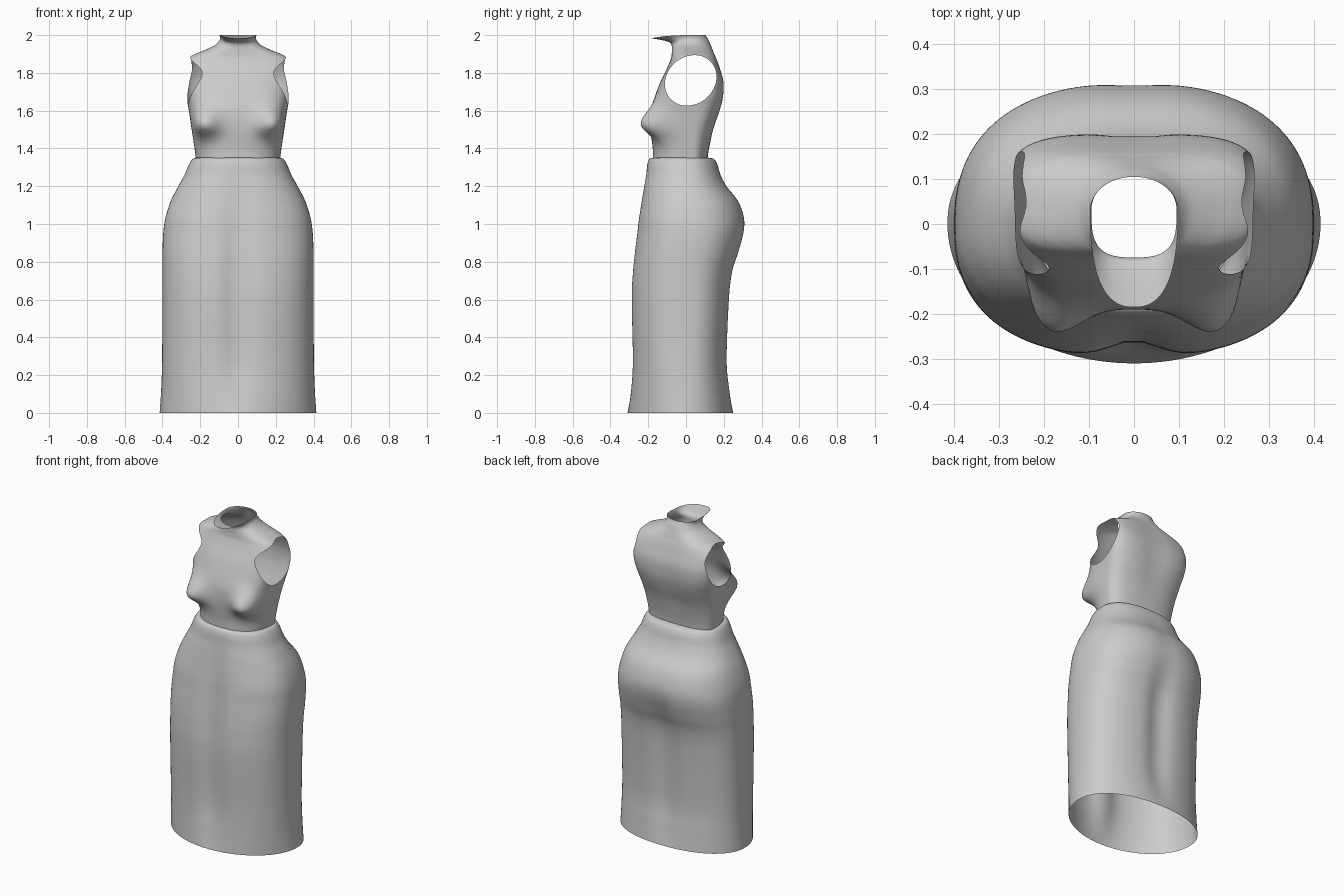
import bpy, bmesh, math

if "Cube" in bpy.data.objects:
    bpy.data.objects.remove(bpy.data.objects["Cube"])

fabric = bpy.data.materials.new("grey_fabric")
fabric.diffuse_color = (0.6, 0.6, 0.6, 1)
fabric.use_nodes = True
fabric.node_tree.nodes["Principled BSDF"].inputs["Base Color"].default_value = fabric.diffuse_color
SEGMENTS = 112


def spline(rows, steps):
    """Smoothly resample a list of section rows."""
    out = []
    for i in range(len(rows) - 1):
        p0, p1 = rows[max(i - 1, 0)], rows[i]
        p2, p3 = rows[i + 1], rows[min(i + 2, len(rows) - 1)]
        for k in range(steps):
            t = k / steps
            out.append([0.5 * (2 * b + (c - a) * t + (2 * a - 5 * b + 4 * c - d) * t * t
                               + (3 * b - a - 3 * c + d) * t ** 3)
                        for a, b, c, d in zip(p0, p1, p2, p3)])
    return out + [list(rows[-1])]


def power(v, n):
    return math.copysign(abs(v) ** (2 / n), v)


def loft(rows, steps, middle, shape):
    """Open tube through rows of (z, half width, front y, back y, front n, back n, extras)."""
    bm = bmesh.new()
    rings = []
    for z, w, yf, yb, nf, nb, *extra in spline(rows, steps):
        ring = []
        for k in range(SEGMENTS):
            a = 2 * math.pi * (k + 0.5) / SEGMENTS
            s = math.sin(a)
            n = nb if s > 0 else nf
            reach = (yb - middle) if s > 0 else (middle - yf)
            co = (w * power(math.cos(a), n), middle + reach * power(s, n), z)
            ring.append(bm.verts.new(shape(*co, s, extra)))
        rings.append(ring)
    for lo, hi in zip(rings, rings[1:]):
        for k in range(SEGMENTS):
            j = (k + 1) % SEGMENTS
            bm.faces.new((lo[k], lo[j], hi[j], hi[k]))
    return bm


def finish(bm, name):
    mesh = bpy.data.meshes.new(name)
    bm.to_mesh(mesh)
    bm.free()
    mesh.materials.append(fabric)
    mesh.shade_smooth()
    bpy.context.collection.objects.link(bpy.data.objects.new(name, mesh))


# Skirt: extras are the depths of the front and back centre folds
skirt_rows = [
    (0.00, .415, -.310, .250, 2.0, 2.2, .000, .000),
    (0.12, .407, -.298, .235, 2.2, 2.3, .012, .010),
    (0.28, .402, -.290, .222, 2.4, 2.4, .028, .022),
    (0.60, .400, -.296, .234, 2.5, 2.5, .035, .028),
    (0.75, .400, -.289, .252, 2.5, 2.5, .035, .026),
    (0.85, .400, -.278, .283, 2.5, 2.5, .030, .018),
    (0.95, .396, -.266, .308, 2.4, 2.5, .025, .008),
    (1.03, .385, -.256, .311, 2.4, 2.4, .020, .005),
    (1.12, .357, -.242, .280, 2.3, 2.4, .015, .004),
    (1.20, .316, -.228, .218, 2.3, 2.3, .010, .004),
    (1.26, .283, -.216, .186, 2.3, 2.3, .006, .003),
    (1.315, .260, -.208, .168, 2.3, 2.3, .003, .002),
    (1.345, .240, -.195, .147, 2.3, 2.3, .002, .001),
    (1.352, .214, -.165, .110, 2.3, 2.3, .000, .000)]


def skirt_shape(x, y, z, s, extra):
    fold = math.exp(-(x / .075) ** 2) * min(1, abs(s) * 2)
    return x, y + (extra[0] if s < 0 else -extra[1]) * fold, z


finish(loft(skirt_rows, 6, 0.0, skirt_shape), "skirt")

# Bodice: the extra value is how far the collar lip drops at the front
bodice_rows = [
    (1.335, .222, -.175, .113, 2.5, 2.5, 0),
    (1.40, .230, -.176, .122, 2.5, 2.5, 0),
    (1.50, .245, -.188, .145, 2.6, 2.7, 0),
    (1.60, .260, -.186, .180, 2.8, 3.2, 0),
    (1.68, .275, -.163, .198, 3.0, 3.8, 0),
    (1.76, .286, -.132, .198, 3.0, 4.0, 0),
    (1.83, .286, -.098, .178, 3.0, 3.8, 0),
    (1.875, .268, -.080, .162, 2.8, 3.2, 0),
    (1.898, .232, -.076, .152, 2.6, 2.8, 0),
    (1.92, .178, -.075, .143, 2.4, 2.4, 0),
    (1.945, .126, -.076, .132, 2.2, 2.2, 0),
    (1.968, .102, -.088, .122, 2.2, 2.1, .006),
    (1.985, .095, -.125, .113, 2.3, 2.0, .012),
    (2.00, .098, -.185, .105, 2.5, 2.0, .017)]


def bodice_shape(x, y, z, s, extra):
    if s < 0:
        # bust on both sides, shallow valley between
        d = ((abs(x) - .175) / .075) ** 2 + ((z - 1.525) / (.06 if z < 1.525 else .085)) ** 2
        bump = math.exp(-d) * min(1, -s * 1.6)
        y -= .083 * bump
        x *= 1 + .09 * bump
        z -= extra[0] * s * s
    else:
        # shallow spine hollow
        y -= .010 * math.exp(-(x / .06) ** 2) * min(1, s * 2) * max(0, 1 - abs(z - 1.7) / .25)
    return x, y, z


bodice = loft(bodice_rows, 6, 0.03, bodice_shape)


# Armholes: cut a clean tilted oval through each side
def oval(co):
    if abs(co.x) < .12:
        return 1.0
    y, z = co.y - .025, co.z - 1.76
    y -= .15 * z
    return (y / .135) ** 2 + (z / .134) ** 2 - 1


rim = []
for e in list(bodice.edges):
    a, b = e.verts
    fa, fb = oval(a.co), oval(b.co)
    if fa * fb < 0:
        rim.append(bmesh.utils.edge_split(e, a, fa / (fa - fb))[1])
bmesh.ops.connect_verts(bodice, verts=rim)
inside = [f for f in bodice.faces
          if sum(oval(v.co) for v in f.verts) < 0 and oval(f.calc_center_median()) < 0]
bmesh.ops.delete(bodice, geom=inside, context='FACES')
finish(bodice, "bodice")
